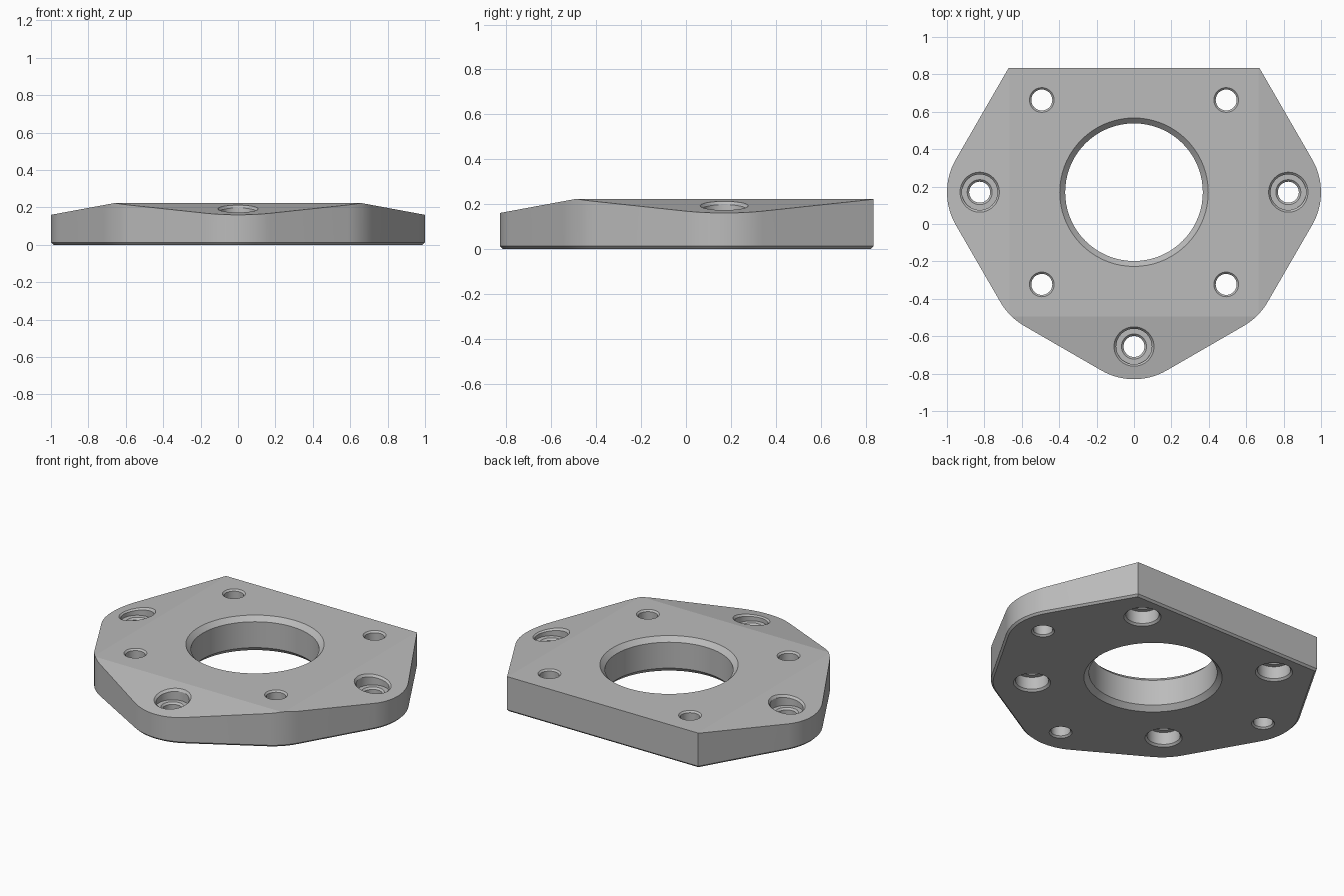
import bpy, bmesh, math
from mathutils import Vector, Matrix

if "Cube" in bpy.data.objects:
    bpy.data.objects.remove(bpy.data.objects["Cube"], do_unlink=True)

TOP, MID = 0.222, 0.17           # plate thickness, y of the bore axis
SLOPE = math.atan2(0.062, 0.335)

steel = bpy.data.materials.new("grey_metal")
steel.use_nodes = True
steel.diffuse_color = (0.5, 0.5, 0.5, 1)
steel.node_tree.nodes["Principled BSDF"].inputs["Base Color"].default_value = (0.5, 0.5, 0.5, 1)


def make_object(name, bm):
    bmesh.ops.recalc_face_normals(bm, faces=bm.faces)
    mesh = bpy.data.meshes.new(name)
    bm.to_mesh(mesh)
    bm.free()
    mesh.materials.append(steel)
    obj = bpy.data.objects.new(name, mesh)
    bpy.context.collection.objects.link(obj)
    return obj


def fillet(before, corner, after, radius):
    """Round one corner of the outline into short segments."""
    a, b = (before - corner).normalized(), (after - corner).normalized()
    half = a.angle(b) / 2
    centre = corner + (a + b).normalized() * radius / math.sin(half)
    start = corner + a * radius / math.tan(half) - centre
    end = corner + b * radius / math.tan(half) - centre
    sweep = start.angle_signed(end)
    steps = max(2, round(abs(sweep) / math.radians(4)))
    return [centre + Matrix.Rotation(-sweep * i / steps, 2) @ start for i in range(steps + 1)]


def lathe(name, profile, location, tilt=None):
    """Closed cutter from (radius, height) pairs, capped at both ends."""
    bm = bmesh.new()
    count = 72
    rings = [[bm.verts.new((r * math.cos(math.tau * i / count),
                            r * math.sin(math.tau * i / count), z))
              for i in range(count)] for r, z in profile]
    for low, high in zip(rings, rings[1:]):
        for i in range(count):
            j = (i + 1) % count
            bm.faces.new((low[i], low[j], high[j], high[i]))
    bm.faces.new(rings[0])
    bm.faces.new(rings[-1])
    if tilt:
        bm.transform(tilt)
    bm.transform(Matrix.Translation(location))
    obj = make_object(name, bm)
    obj.hide_render = True
    return obj


# Plate outline with rounded side, lower and front corners
right = [Vector((0.67, 0.835)), Vector((1.054, MID)), Vector((0.668, -0.498))]
corners = right + [Vector((0, -0.884))] + [Vector((-p.x, p.y)) for p in reversed(right)]
outline = []
for i, p in enumerate(corners):
    if p.y > 0.8:
        outline.append(p)
    else:
        outline += fillet(corners[i - 1], p, corners[(i + 1) % len(corners)], 0.35)

bm = bmesh.new()
base = bm.faces.new([bm.verts.new((p.x, p.y, 0)) for p in outline])
raised = bmesh.ops.extrude_face_region(bm, geom=[base], use_keep_orig=True)
bmesh.ops.translate(bm, vec=(0, 0, TOP), verts=[v for v in raised["geom"] if isinstance(v, bmesh.types.BMVert)])
bmesh.ops.recalc_face_normals(bm, faces=bm.faces)

# Chamfer round the underside
rim = [e for e in bm.edges if all(v.co.z < 0.001 for v in e.verts)]
bmesh.ops.bevel(bm, geom=rim, offset=0.012, segments=1, affect='EDGES')

# Sloping top at both sides and the front
for direction, start in (((1, 0), 0.665), ((-1, 0), 0.665), ((0, -1), 0.495)):
    d = Vector((*direction, 0))
    normal = d * math.sin(SLOPE) + Vector((0, 0, math.cos(SLOPE)))
    bmesh.ops.bisect_plane(bm, geom=bm.verts[:] + bm.edges[:] + bm.faces[:], dist=1e-5,
                           plane_co=d * start + Vector((0, 0, TOP)), plane_no=normal, clear_outer=True)
    bmesh.ops.holes_fill(bm, edges=[e for e in bm.edges if e.is_boundary], sides=0)
plate = make_object("flange_plate", bm)

# Central bore, chamfered at both ends
cutters = [lathe("bore_cutter", [(0.427, -0.03), (0.368, 0.029), (0.368, TOP - 0.029), (0.427, TOP + 0.03)],
                 (0, MID, 0))]

# Four holes counterbored from below
for sx in (-1, 1):
    for sy in (-1, 1):
        cutters.append(lathe("lower_hole_cutter",
                             [(0.127, -0.02), (0.095, 0.012), (0.095, 0.09), (0.067, 0.09), (0.056, 0.101),
                              (0.056, TOP - 0.01), (0.076, TOP + 0.01)],
                             (sx * 0.493, MID + sy * 0.493, 0)))

# Three holes counterbored from the sloping faces
for dx, dy in ((1, 0), (-1, 0), (0, -1)):
    spot = Vector((dx * 0.825, MID + dy * 0.825, 0))
    surface = TOP - 0.16 * math.tan(SLOPE)
    cutters.append(lathe("upper_hole_cutter",
                         [(0.076, -0.01), (0.056, 0.01), (0.056, 0.13), (0.067, 0.141),
                          (0.095, 0.141), (0.095, 0.3)], spot))
    tilt = Matrix.Rotation(SLOPE, 4, Vector((-dy, dx, 0)))
    cutters.append(lathe("rim_cutter", [(0.087, -0.02), (0.127, 0.02)],
                         spot + Vector((0, 0, surface)), tilt))

# Cut the holes, then discard the cutters
bpy.context.view_layer.objects.active = plate
for cutter in cutters:
    cut = plate.modifiers.new("hole", 'BOOLEAN')
    cut.operation = 'DIFFERENCE'
    cut.solver = 'EXACT'
    cut.object = cutter
    bpy.ops.object.modifier_apply(modifier=cut.name)
for cutter in cutters:
    bpy.data.objects.remove(cutter, do_unlink=True)

bpy.ops.object.select_all(action='DESELECT')
plate.select_set(True)
bpy.ops.object.shade_smooth_by_angle(angle=math.radians(8))
